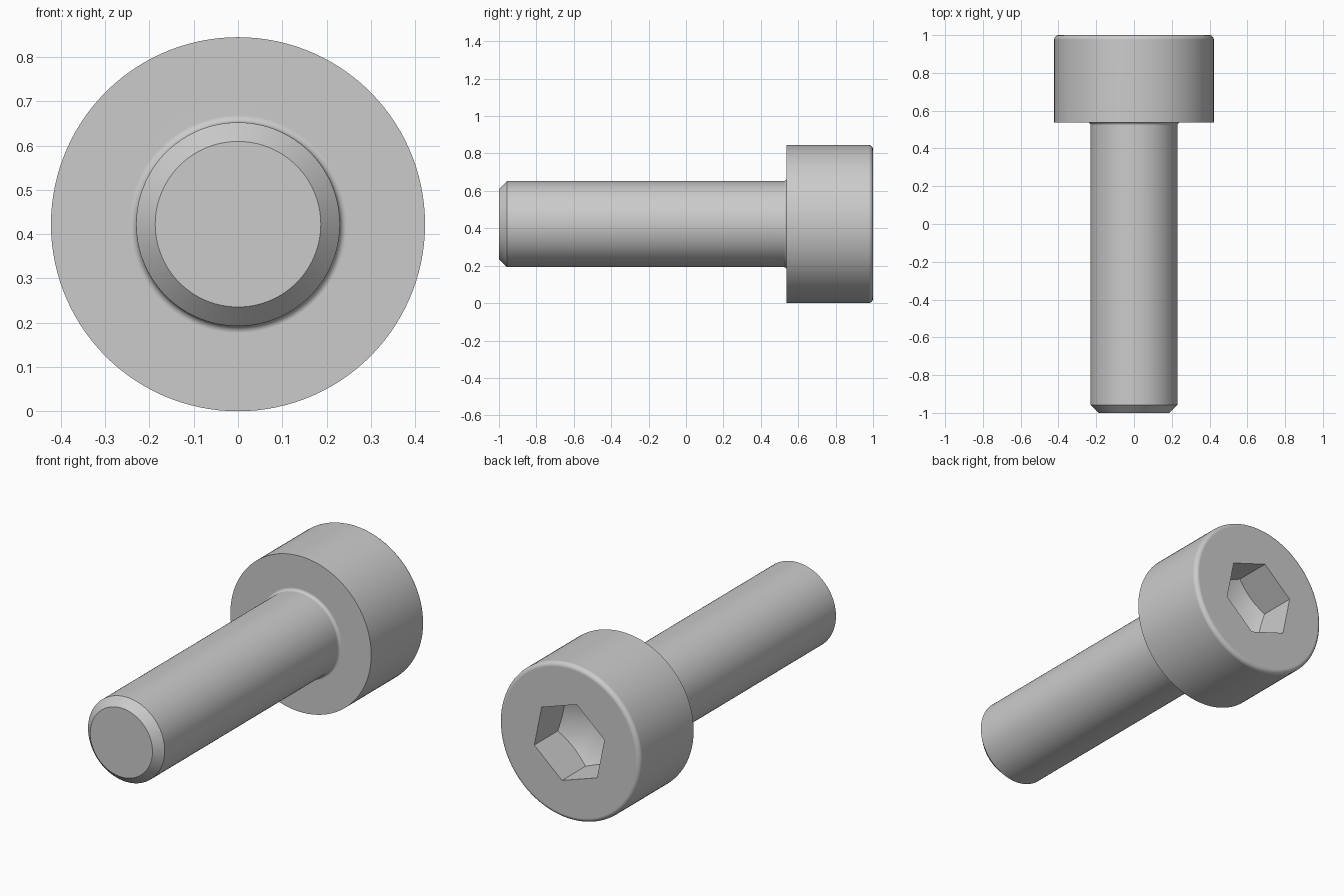
import bpy, bmesh
from math import radians, sin, cos, pi, tan
from mathutils import Matrix, Vector

default_cube = bpy.data.objects.get("Cube")
if default_cube:
    bpy.data.objects.remove(default_cube)

HEAD_R, SHANK_R, TIP_R = 0.4225, 0.23, 0.187
HEAD_Y = 0.538                       # underside of the head
SOCKET_R, SOCKET_DEPTH = 0.222, 0.2  # across corners, straight depth
STEPS = 120

steel = bpy.data.materials.new("steel_grey")
steel.use_nodes = True
steel.diffuse_color = (0.6, 0.6, 0.6, 1)
steel.node_tree.nodes["Principled BSDF"].inputs["Base Color"].default_value = (0.6, 0.6, 0.6, 1)


def arc(cr, cy, radius, start, end, n=6):
    """Rounded corner as (radius, y) points."""
    angles = [radians(start + (end - start) * i / n) for i in range(n + 1)]
    return [(cr + radius * cos(a), cy + radius * sin(a)) for a in angles]


def revolve(name, profile, steps, turn=0.0):
    """Spin a closed (radius, y) profile about the screw axis."""
    bm = bmesh.new()
    start = Matrix.Rotation(-turn, 3, 'Y')
    verts = [bm.verts.new(start @ Vector((r, y, 0))) for r, y in profile]
    edges = [bm.edges.new(pair) for pair in zip(verts, verts[1:])]
    bmesh.ops.spin(bm, geom=verts + edges, cent=(0, 0, 0), axis=(0, 1, 0),
                   angle=2 * pi, steps=steps, use_merge=True)
    bmesh.ops.remove_doubles(bm, verts=bm.verts, dist=1e-5)
    # Close both ends with flat caps
    bmesh.ops.holes_fill(bm, edges=[e for e in bm.edges if e.is_boundary], sides=0)
    bmesh.ops.recalc_face_normals(bm, faces=bm.faces)
    mesh = bpy.data.meshes.new(name)
    bm.to_mesh(mesh)
    bm.free()
    mesh.materials.append(steel)
    obj = bpy.data.objects.new(name, mesh)
    bpy.context.collection.objects.link(obj)
    obj.location.z = HEAD_R
    return obj


def carve(obj, cutter, operation):
    """Apply a boolean and discard the cutter."""
    bpy.context.view_layer.update()
    bpy.context.view_layer.objects.active = obj
    mod = obj.modifiers.new("carve", 'BOOLEAN')
    mod.operation, mod.object, mod.solver = operation, cutter, 'EXACT'
    bpy.ops.object.modifier_apply(modifier=mod.name)
    bpy.data.objects.remove(cutter)


# Screw body: chamfered tip, shank, neck fillet, head with rounded rim
FILLET, RIM = 0.016, 0.024
profile = [(TIP_R, -1), (SHANK_R, -0.957)]
profile += arc(SHANK_R + FILLET, HEAD_Y - FILLET, FILLET, 180, 90)
profile += [(HEAD_R, HEAD_Y)]
profile += arc(HEAD_R - RIM, 1 - RIM, RIM, 0, 90)
screw = revolve("socket_head_screw", profile, STEPS)

# Hexagonal socket with a conical drilled floor
floor_y = 1 - SOCKET_DEPTH
hexagon = revolve("hex_cutter", [(SOCKET_R, 0.6), (SOCKET_R, 1.1)], 6, radians(41.5))
drill = revolve("drill_cutter", [(0, floor_y - SOCKET_R * tan(radians(30))),
                                 (SOCKET_R + 0.001, floor_y),
                                 (SOCKET_R + 0.001, 1.2)], STEPS)
carve(hexagon, drill, 'INTERSECT')
carve(screw, hexagon, 'DIFFERENCE')

# Smooth round surfaces, crisp flats
bpy.ops.object.select_all(action='DESELECT')
screw.select_set(True)
bpy.context.view_layer.objects.active = screw
bpy.ops.object.shade_smooth_by_angle(angle=radians(30))
flats = screw.modifiers.new("flat_faces", 'WEIGHTED_NORMAL')
flats.keep_sharp = True
